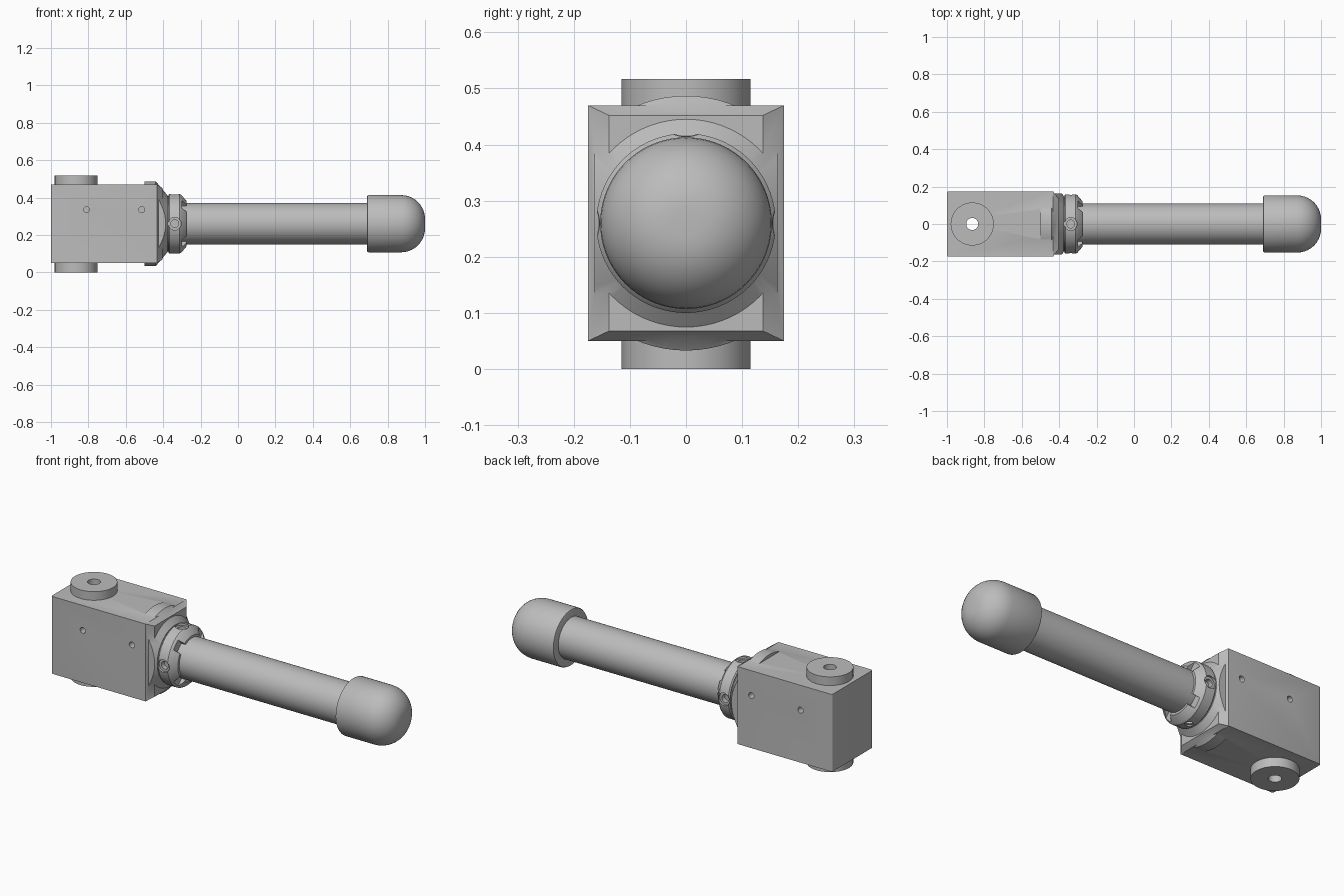
import bpy, bmesh
from math import sin, cos, pi, radians
from mathutils import Matrix, Vector

cube = bpy.data.objects.get("Cube")
if cube:
    bpy.data.objects.remove(cube, do_unlink=True)

AXIS_Z = 0.26
HALF_Y = 0.175
HALF_Z = 0.21

grey = bpy.data.materials.new("plain grey")
grey.use_nodes = True
grey.diffuse_color = (0.5, 0.5, 0.5, 1)
grey.node_tree.nodes["Principled BSDF"].inputs["Base Color"].default_value = (0.5, 0.5, 0.5, 1)


def add_object(name, bm):
    bmesh.ops.recalc_face_normals(bm, faces=bm.faces)
    mesh = bpy.data.meshes.new(name)
    bm.to_mesh(mesh)
    bm.free()
    mesh.materials.append(grey)
    obj = bpy.data.objects.new(name, mesh)
    bpy.context.collection.objects.link(obj)
    return obj


def lathe(name, profile, steps=72):
    """Revolve a closed (x, radius) profile around the long axis."""
    bm = bmesh.new()
    verts = [bm.verts.new((x, 0, AXIS_Z + r)) for x, r in profile]
    edges = [bm.edges.new((verts[i], verts[(i + 1) % len(verts)])) for i in range(len(verts))]
    bmesh.ops.spin(bm, geom=verts + edges, cent=(0, 0, AXIS_Z), axis=(1, 0, 0),
                   angle=2 * pi, steps=steps)
    bmesh.ops.remove_doubles(bm, verts=bm.verts, dist=1e-5)
    return add_object(name, bm)


def cylinder(name, start, end, radius, segments=48):
    start, end = Vector(start), Vector(end)
    along = end - start
    bm = bmesh.new()
    turn = Vector((0, 0, 1)).rotation_difference(along).to_matrix().to_4x4()
    bmesh.ops.create_cone(bm, cap_ends=True, segments=segments, radius1=radius, radius2=radius,
                          depth=along.length,
                          matrix=Matrix.Translation((start + end) / 2) @ turn)
    return add_object(name, bm)


def box(name, centre, size, turn=0):
    """Box offset from the long axis, turned about that axis."""
    bm = bmesh.new()
    bmesh.ops.create_cube(bm, size=1, matrix=Matrix.Translation((0, 0, AXIS_Z))
                          @ Matrix.Rotation(turn, 4, 'X')
                          @ Matrix.Translation(centre) @ Matrix.Diagonal((*size, 1)))
    return add_object(name, bm)


def activate(obj):
    bpy.ops.object.select_all(action='DESELECT')
    obj.select_set(True)
    bpy.context.view_layer.objects.active = obj


def combine(obj, tools, operation='DIFFERENCE'):
    activate(obj)
    for tool in tools:
        mod = obj.modifiers.new("cut", 'BOOLEAN')
        mod.operation = operation
        mod.solver = 'EXACT'
        mod.object = tool
        bpy.ops.object.modifier_apply(modifier=mod.name)
        bpy.data.objects.remove(tool, do_unlink=True)


def smooth(obj, angle=30):
    activate(obj)
    bpy.ops.object.shade_smooth_by_angle(angle=radians(angle))


# Block body with a chamfered end towards the neck
bm = bmesh.new()
rings = []
for x, y, z in ((-1, HALF_Y, HALF_Z), (-0.433, HALF_Y, HALF_Z), (-0.405, 0.137, 0.192)):
    rings.append([bm.verts.new((x, sy * y, AXIS_Z + sz * z))
                  for sy, sz in ((-1, -1), (1, -1), (1, 1), (-1, 1))])
for a, b in zip(rings, rings[1:]):
    for i in range(4):
        j = (i + 1) % 4
        bm.faces.new((a[i], a[j], b[j], b[i]))
bm.faces.new(rings[0])
bm.faces.new(rings[-1])
back_edges = [e for e in bm.edges
              if all(v.co.x < -0.99 for v in e.verts) and abs(e.verts[0].co.y - e.verts[1].co.y) < 0.01]
bmesh.ops.bevel(bm, geom=back_edges, offset=0.01, segments=3, affect='EDGES', profile=0.5)
body = add_object("body_block", bm)

# Conical shoulder, flattened on both sides, fused to the block
shoulder = lathe("shoulder", [(-0.5, 0), (-0.5, 0.227), (-0.44, 0.227), (-0.378, 0.153), (-0.378, 0)])
combine(shoulder, [box("slab", (-0.45, 0, 0), (0.4, 0.326, 0.8))], 'INTERSECT')
combine(body, [shoulder], 'UNION')

# Small blind holes on both sides and the pivot bore
cutters = [cylinder("hole", (x, s * 0.12, 0.335), (x, s * 0.2, 0.335), 0.016, 24)
           for x in (-0.81, -0.515) for s in (-1, 1)]
PIVOT_X = -0.865


def pivot_bore():
    return cylinder("bore", (PIVOT_X, 0, -0.1), (PIVOT_X, 0, 0.7), 0.032, 32)


combine(body, cutters + [pivot_bore()])
smooth(body)

# Pivot bosses above and below
for name, low, high in (("lower_boss", 0, 0.05), ("upper_boss", 0.47, 0.517)):
    boss = cylinder(name, (PIVOT_X, 0, low), (PIVOT_X, 0, high), 0.115, 64)
    combine(boss, [pivot_bore()])
    smooth(boss)

# Neck collar with a tapered rim, four notches and four screw recesses
collar = lathe("neck_collar", [(-0.385, 0.105), (-0.385, 0.148), (-0.372, 0.148), (-0.372, 0.155),
                               (-0.366, 0.16), (-0.312, 0.16), (-0.302, 0.153),
                               (-0.276, 0.122), (-0.276, 0.105)])
cutters = []
for i in range(4):
    angle = i * pi / 2
    out = Vector((0, cos(angle), sin(angle)))
    base = Vector((-0.338, 0, AXIS_Z))
    cutters.append(cylinder("recess", base + out * 0.145, base + out * 0.2, 0.034, 32))
    cutters.append(cylinder("socket", base + out * 0.12, base + out * 0.2, 0.021, 24))
    cutters.append(box("notch", (-0.275, 0, 0.13), (0.05, 0.055, 0.1), angle + pi / 4))
combine(collar, cutters)
smooth(collar)

# Handle tube
smooth(lathe("handle_tube", [(-0.39, 0), (-0.39, 0.11), (0.75, 0.11), (0.75, 0)]))

# Rounded end cap
dome = [(0.872 + 0.128 * sin(t * pi / 20), 0.025 + 0.128 * cos(t * pi / 20)) for t in range(11)]
smooth(lathe("end_cap", [(0.69, 0), (0.69, 0.145), (0.692, 0.15), (0.698, 0.153)] + dome + [(1, 0)]))
